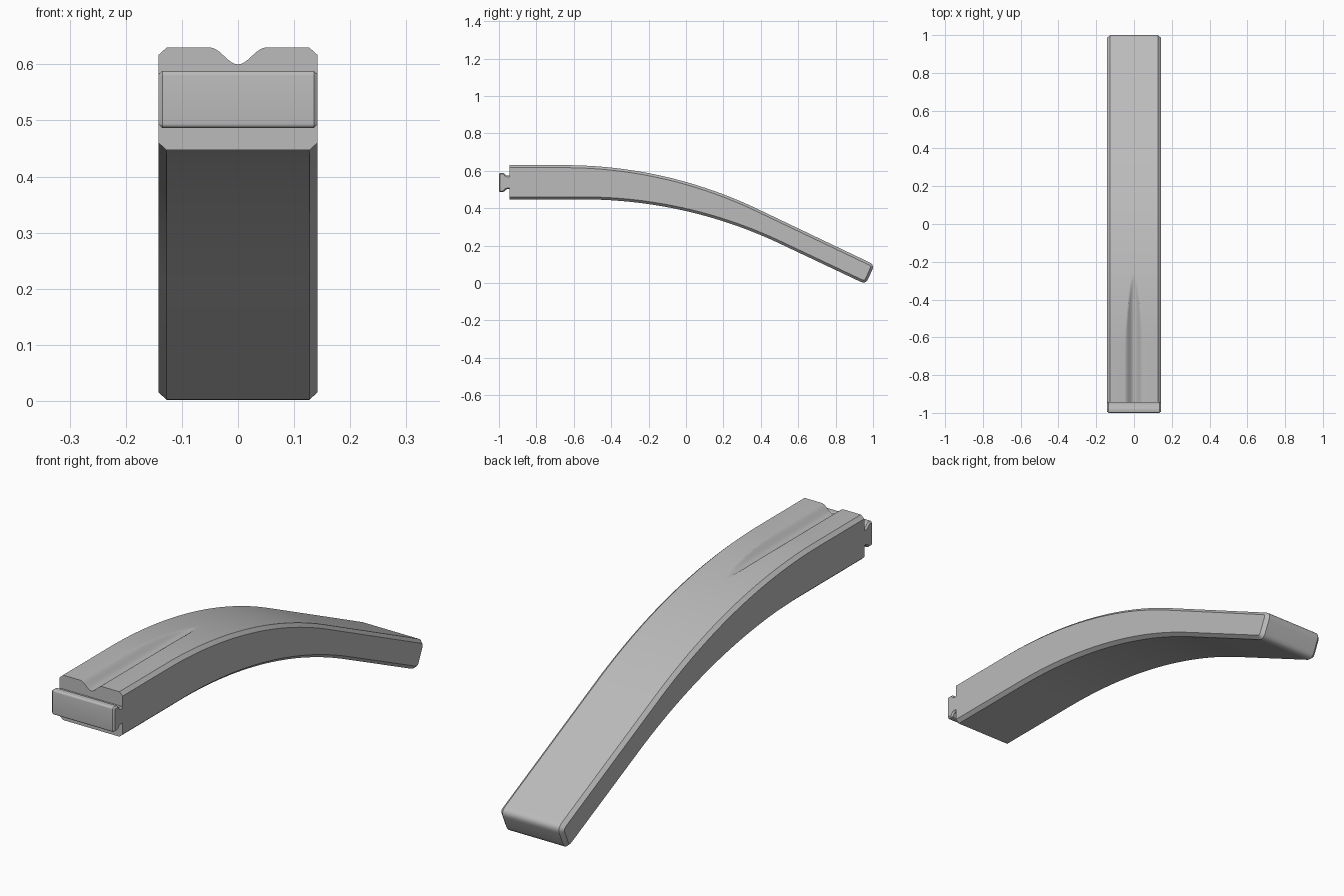
import bpy
import bmesh
from math import sin, cos, pi, radians
from mathutils import Vector

if "Cube" in bpy.data.objects:
    bpy.data.objects.remove(bpy.data.objects["Cube"], do_unlink=True)

grey = bpy.data.materials.new("plain grey")
grey.use_nodes = True
GREY = (0.5, 0.5, 0.5, 1)
grey.diffuse_color = GREY
grey.node_tree.nodes["Principled BSDF"].inputs["Base Color"].default_value = GREY

HALF = 0.142
FRONT = -0.945


def bent_line(z, start, stop, angle, end, rows=56):
    """Flat run, then an arc from start to stop, then a straight slope."""
    radius = (stop - start) / sin(angle)
    pts = [Vector((FRONT, z)), Vector(((FRONT + start) / 2, z))]
    for i in range(rows + 1):
        a = angle * i / rows
        pts.append(Vector((start + radius * sin(a), z - radius * (1 - cos(a)))))
    last = pts[-1]
    pts.append(Vector((end, last.y - (end - last.x) * sin(angle) / cos(angle))))
    return pts


def rounded(pts, corners, size, steps=6):
    """Replace the listed corners by short curves."""
    out = []
    for i, p in enumerate(pts):
        if i not in corners:
            out.append(p)
            continue
        a = p + (pts[i - 1] - p).normalized() * size
        b = p + (pts[i + 1] - p).normalized() * size
        for k in range(steps + 1):
            t = k / steps
            out.append(a * (1 - t) ** 2 + p * 2 * t * (1 - t) + b * t ** 2)
    return out


def inset(pts, d):
    """Move an outline inwards by d."""
    out = []
    for i, p in enumerate(pts):
        t = (pts[min(i + 1, len(pts) - 1)] - pts[max(i - 1, 0)]).normalized()
        out.append(p + Vector((t.y, -t.x)) * d)
    return out


def groove(x):
    """Height of the straight sighting channel cut in the top."""
    if abs(x) >= 0.05:
        return 1
    return 0.615 - 0.015 * cos(pi * x / 0.05)


def make_part(name, outline, inner_xs, chamfer):
    """Sweep a side outline across x, with chamfered side edges."""
    small = inset(outline, chamfer)
    slices = [(-HALF, small)] + [(x, outline) for x in inner_xs] + [(HALF, small)]
    bm = bmesh.new()
    rings = [[bm.verts.new((x, p.x, min(p.y, groove(x)))) for p in pts]
             for x, pts in slices]
    n = len(outline)
    for a, b in zip(rings, rings[1:]):
        for i in range(n):
            j = (i + 1) % n
            bm.faces.new((a[i], a[j], b[j], b[i]))
    bm.faces.new(rings[0])
    bm.faces.new(rings[-1])
    bmesh.ops.recalc_face_normals(bm, faces=bm.faces)
    mesh = bpy.data.meshes.new(name)
    bm.to_mesh(mesh)
    bm.free()
    mesh.materials.append(grey)
    obj = bpy.data.objects.new(name, mesh)
    bpy.context.collection.objects.link(obj)
    bpy.ops.object.select_all(action='DESELECT')
    obj.select_set(True)
    bpy.context.view_layer.objects.active = obj
    bpy.ops.object.shade_smooth_by_angle(angle=radians(30))
    return obj


# Curved tapering bar with a rounded far end and a channel on top
top = bent_line(0.63, -0.65, 0.38, radians(25.5), 1.008)
bottom = bent_line(0.447, -0.55, 0.50, radians(25.3), 0.961)
side = top + bottom[::-1]
side = rounded(side, (len(top) - 1, len(top)), 0.03)
groove_xs = [-0.05 + 0.005 * i for i in range(21)]
make_part("curved_bar", side, [-0.127] + groove_xs + [0.127], 0.0135)

# Connecting tongue on the front end: narrow neck and wider rounded head
half = [Vector(p) for p in ((FRONT, 0.036), (-0.963, 0.036), (-0.972, 0.0505), (-1, 0.0505))]
tongue = [Vector((p.x, -p.y)) for p in half] + half[::-1]
tongue = [p + Vector((0, 0.5375)) for p in tongue]
tongue = rounded(tongue, range(1, 7), 0.008, 4)
make_part("front_tongue", tongue, [-0.135, 0.135], 0.006)
